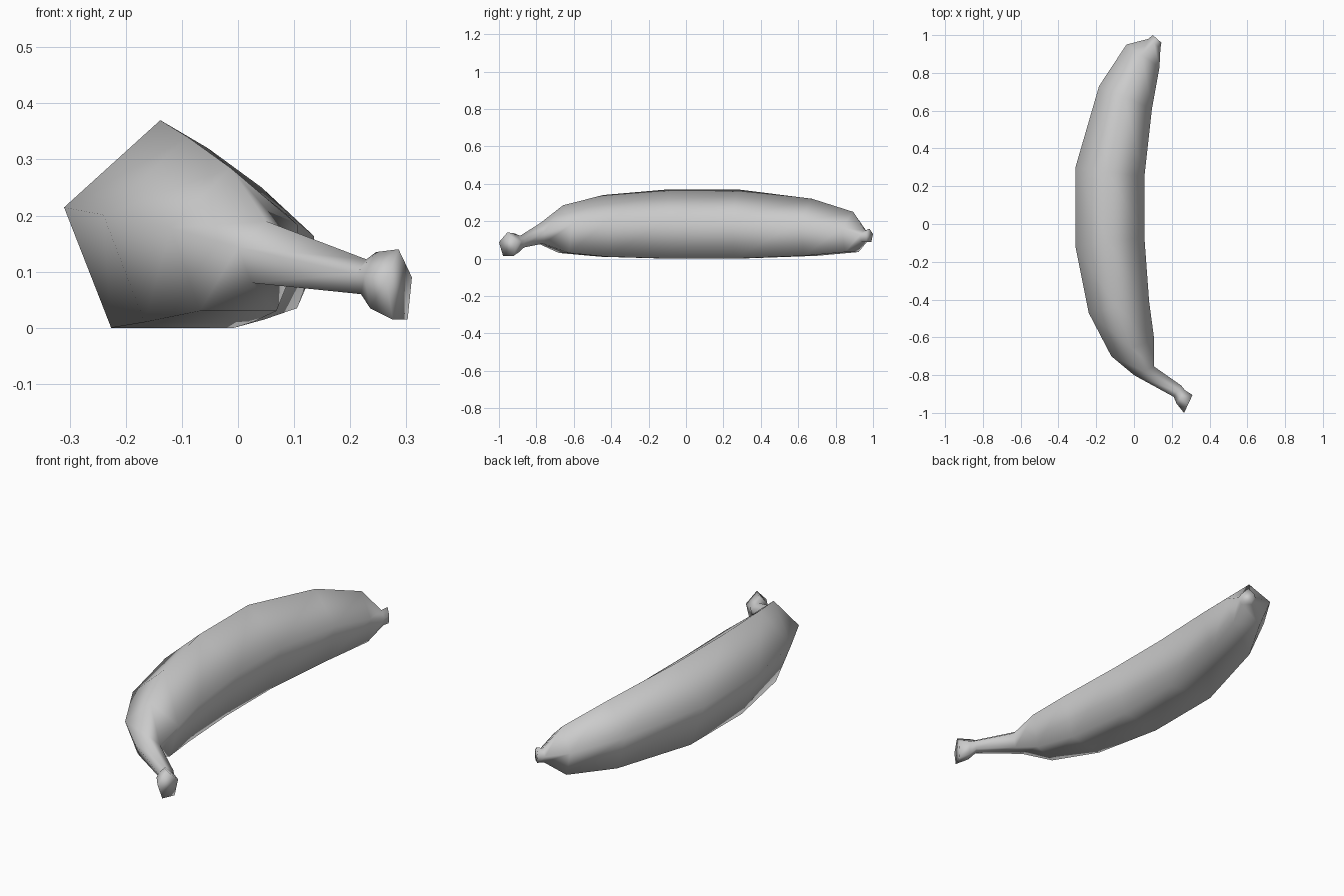
import bpy, bmesh

# Five-sided cross-section: (across from outer to inner edge, up), both 0..1
PENTAGON = [(0.47, 1.0), (0.0, 0.58), (0.23, 0.0), (0.83, 0.0), (1.0, 0.6)]

# Rings from stem to tip: outer x, y, inner x, y, bottom z, top z
RINGS = [
    (0.265, -1.0, 0.31, -0.905, 0.015, 0.14),     # stem end face
    (0.225, -0.95, 0.27, -0.88, 0.035, 0.135),    # stem knob
    (0.21, -0.915, 0.25, -0.855, 0.06, 0.122),    # stem
    (0.0, -0.80, 0.107, -0.755, 0.08, 0.19),      # neck
    (-0.12, -0.70, 0.107, -0.61, 0.03, 0.285),
    (-0.24, -0.47, 0.08, -0.41, 0.01, 0.34),
    (-0.31, -0.12, 0.055, -0.07, 0.0, 0.37),      # middle of the body
    (-0.31, 0.30, 0.055, 0.25, 0.0, 0.37),
    (-0.185, 0.73, 0.095, 0.61, 0.015, 0.32),
    (-0.04, 0.95, 0.135, 0.83, 0.035, 0.25),
    (0.075, 0.98, 0.14, 0.93, 0.09, 0.15),        # tip neck
    (0.1, 1.0, 0.145, 0.96, 0.09, 0.16),          # tip end
]

# Loft the rings into the fruit body with stem and tip
bm = bmesh.new()
loops = []
for ox, oy, ix, iy, z0, z1 in RINGS:
    loops.append([bm.verts.new((ox + (ix - ox) * t, oy + (iy - oy) * t, z0 + (z1 - z0) * s))
                  for t, s in PENTAGON])
n = len(PENTAGON)
for a, b in zip(loops, loops[1:]):
    for i in range(n):
        j = (i + 1) % n
        bm.faces.new((a[i], a[j], b[j], b[i]))
bm.faces.new(loops[0])
bm.faces.new(loops[-1])
bmesh.ops.recalc_face_normals(bm, faces=bm.faces)
for f in bm.faces:
    f.smooth = True

mesh = bpy.data.meshes.new("banana")
bm.to_mesh(mesh)
bm.free()
bpy.context.collection.objects.link(bpy.data.objects.new("banana", mesh))
